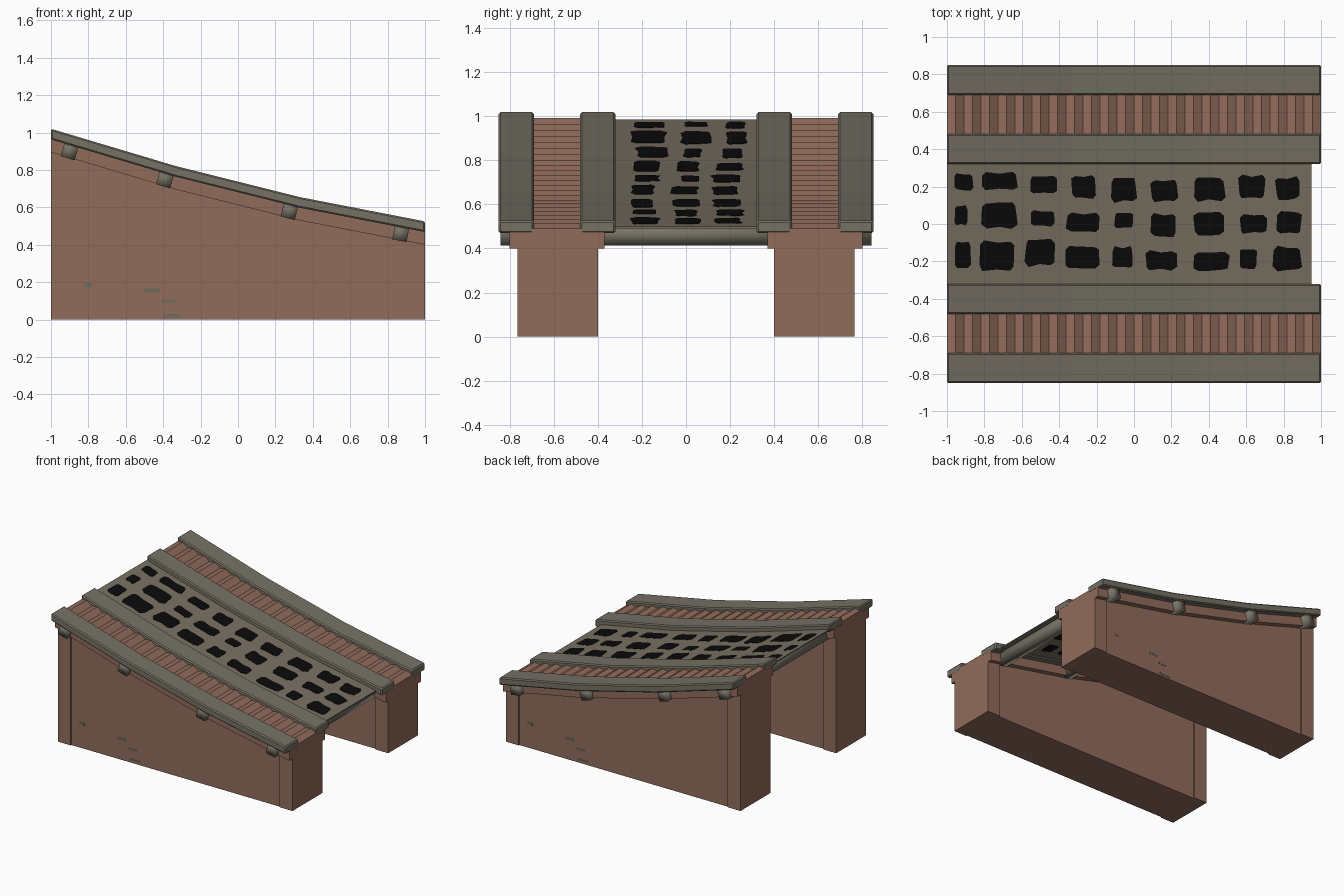
import bpy, math, random
from mathutils import Vector, Matrix

if "Cube" in bpy.data.objects:
    bpy.data.objects.remove(bpy.data.objects["Cube"])

random.seed(4)


def mat(name, rgb):
    m = bpy.data.materials.new(name)
    m.diffuse_color = (*rgb, 1)
    m.use_nodes = True
    m.node_tree.nodes["Principled BSDF"].inputs["Base Color"].default_value = m.diffuse_color
    return m


BRICK = mat("red brown brick", (0.285, 0.150, 0.105))
STONE = mat("grey stone", (0.180, 0.165, 0.128))
DECK = mat("brown grey deck", (0.190, 0.163, 0.122))
BLACK = mat("black", (0.003, 0.003, 0.003))
MOSS = mat("grey green moss", (0.15, 0.15, 0.11))

# Slope line of the rail tops
LINE = [(-1.0, 1.02), (-0.33, 0.82), (0.33, 0.655), (1.0, 0.525)]


def height(x):
    for (xa, za), (xb, zb) in zip(LINE, LINE[1:]):
        if x <= xb or xb == 1.0:
            return za + (zb - za) * (x - xa) / (xb - xa)


def add(name, verts, faces, material):
    me = bpy.data.meshes.new(name)
    me.from_pydata(verts, [], faces)
    me.materials.append(material)
    ob = bpy.data.objects.new(name, me)
    bpy.context.collection.objects.link(ob)
    return ob


def loft(name, rows, y0, y1, material):
    """Solid from rows of (x, top z, bottom z) between two y values."""
    v, f = [], []
    for x, t, b in rows:
        v += [(x, y0, b), (x, y1, b), (x, y1, t), (x, y0, t)]
    for i in range(len(rows) - 1):
        a, c = i * 4, i * 4 + 4
        for k in range(4):
            n = (k + 1) % 4
            f.append((a + k, a + n, c + n, c + k))
    e = len(v) - 4
    f += [(3, 2, 1, 0), (e, e + 1, e + 2, e + 3)]
    ob = add(name, v, [tuple(reversed(q)) for q in f], material)
    return ob


def strip(name, x0, x1, y0, y1, top, bottom, material, floor=False):
    """Solid following the slope; floor=True runs it down to the ground."""
    xs = [x0] + [p[0] for p in LINE if x0 < p[0] < x1] + [x1]
    rows = [(x, height(x) + top, 0.0 if floor else height(x) + bottom) for x in xs]
    return loft(name, rows, y0, y1, material)


for s, side in ((-1, "front"), (1, "back")):
    def span(a, b):
        return sorted((s * a, s * b))

    # Supporting wall with thicker end pillars
    strip(side + "_wall", -0.9, 0.9, *span(0.41, 0.757), -0.12, 0, BRICK, True)
    strip(side + "_upper_pillar", -1, -0.89, *span(0.40, 0.765), -0.12, 0, BRICK, True)
    strip(side + "_lower_pillar", 0.89, 1, *span(0.40, 0.765), -0.12, 0, BRICK, True)
    # Projecting course under the rails
    strip(side + "_ledge", -1, 1, *span(0.37, 0.80), -0.05, -0.125, BRICK)
    # Stone rails
    for part, a, b in (("inner", 0.32, 0.48), ("outer", 0.69, 0.85)):
        rail = strip(f"{side}_{part}_rail", -1, 1, *span(a, b), 0, -0.057, STONE)
        bev = rail.modifiers.new("edge", "BEVEL")
        bev.width, bev.segments = 0.008, 1
        bev.limit_method, bev.angle_limit = "ANGLE", math.radians(40)
    # Row of stepped bricks between the rails
    rows, n = [], 22
    for i in range(n):
        x = -1 + 2 * i / n
        zm = height(x) - 0.034
        xm = x + 1 / n
        rows.append((x, zm, height(x) - 0.07))
        rows.append((xm, zm + 0.006, height(xm) - 0.07))
    rows.append((1, height(1) - 0.034, height(1) - 0.07))
    loft(side + "_stepped_bricks", rows, *span(0.47, 0.70), BRICK)

# Sloping deck
strip("deck", -1, 0.95, -0.33, 0.33, -0.035, -0.043, DECK)

# Square cross beams under the deck, tilted with the slope
for i, (x, z) in enumerate([(-0.9, 0.9), (-0.39, 0.75), (0.275, 0.58), (0.87, 0.46)]):
    bpy.ops.mesh.primitive_cylinder_add(vertices=4, radius=0.055, depth=1.68)
    beam = bpy.context.object
    beam.name = f"cross_beam_{i + 1}"
    tilt = math.atan2(height(x - 0.05) - height(x + 0.05), 0.1)
    beam.matrix_world = (Matrix.Translation((x, 0, z))
                         @ Matrix.Rotation(tilt + math.pi / 4, 4, "Y")
                         @ Matrix.Rotation(math.pi / 2, 4, "X"))
    beam.data.materials.append(STONE)
    bpy.ops.object.shade_smooth()

# Black patches on the deck: x, width, y, depth
PATCHES = [
    (-.91, .10, .225, .09), (-.72, .19, .23, .095), (-.485, .15, .21, .10),
    (-.27, .13, .20, .125), (-.055, .14, .18, .13), (.16, .145, .18, .12),
    (.40, .17, .185, .13), (.63, .14, .20, .125), (.82, .125, .19, .125),
    (-.925, .065, .045, .11), (-.72, .19, .045, .145), (-.49, .13, .03, .085),
    (-.27, .18, .01, .10), (-.055, .10, .02, .09), (.16, .135, -.005, .125),
    (.40, .16, 0, .125), (.64, .15, 0, .10), (.83, .13, .005, .125),
    (-.915, .085, -.17, .145), (-.735, .20, -.17, .16), (-.505, .155, -.155, .145),
    (-.275, .185, -.18, .12), (-.06, .11, -.18, .12), (.145, .165, -.195, .105),
    (.41, .20, -.20, .10), (.61, .095, -.185, .11), (.82, .15, -.185, .13)]
OUTLINE = [(1, .7), (.75, 1), (0, .95), (-.75, 1), (-1, .7),
           (-1, -.7), (-.75, -1), (0, -.95), (.75, -1), (1, -.7)]
v, f = [], []
for x, w, y, d in PATCHES:
    ring = [(x + px * w / 2 * random.uniform(.88, 1.06),
             y + py * d / 2 * random.uniform(.85, 1.06)) for px, py in OUTLINE]
    for off, flip in ((-0.033, False), (-0.045, True)):
        b = len(v)
        v += [(x, y, height(x) + off)] + [(px, py, height(px) + off) for px, py in ring]
        for k in range(10):
            tri = (b, b + 1 + k, b + 1 + (k + 1) % 10)
            f.append(tri[::-1] if flip else tri)
    for k in range(10):
        n = (k + 1) % 10
        f.append((b + 1 + k, b + 1 + n, b + 1 + n - 11, b + 1 + k - 11))
add("deck_patches", v, f, BLACK)

# Small mossy marks on the walls' outer faces
for i, (x, z, w, h) in enumerate([(-.80, .185, .04, .02), (-.46, .155, .08, .02),
                                  (-.37, .10, .07, .015), (-.35, .022, .09, .015)]):
    for s in (-1, 1):
        rows = [(s * -x - w / 2, z + h / 2, z - h / 2), (s * -x + w / 2, z + h / 2, z - h / 2)]
        loft(f"moss_mark_{i + 1}", rows, *sorted((s * .75, s * .759)), MOSS)
